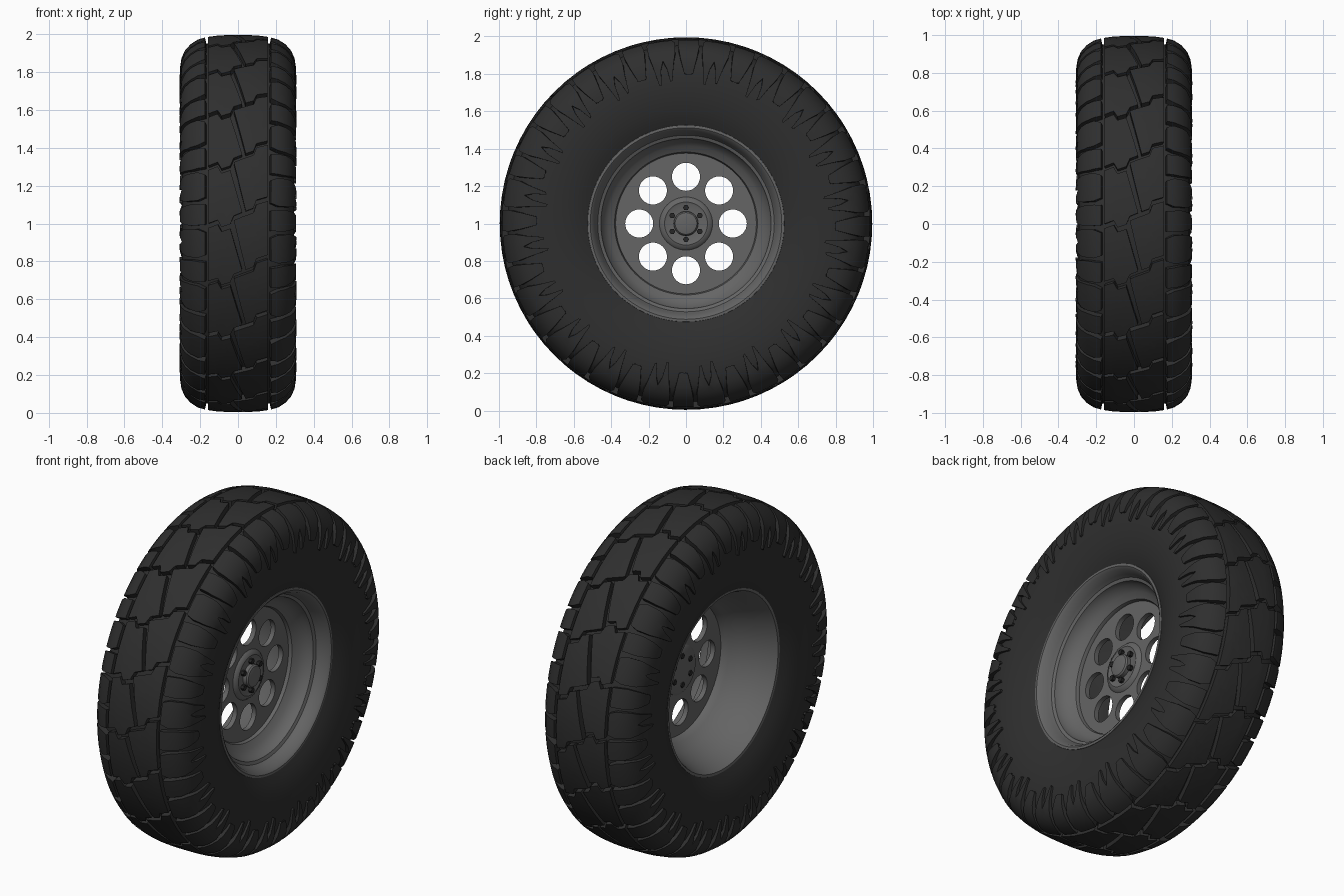
import bpy, bmesh, math
from mathutils import Vector

if "Cube" in bpy.data.objects:
    bpy.data.objects.remove(bpy.data.objects["Cube"])

N = 20                      # tread pitches round the tyre
PITCH = 2 * math.pi / N


def material(name, g):
    m = bpy.data.materials.new(name)
    m.diffuse_color = (g, g, g, 1)
    m.use_nodes = True
    m.node_tree.nodes["Principled BSDF"].inputs["Base Color"].default_value = m.diffuse_color
    return m


RUBBER, METAL, DARK = material("rubber", .028), material("metal", .13), material("dark_metal", .02)


def polar(x, r, a):
    # wheel axis runs along x; angle 0 is the front, rising upward
    return Vector((x, -r * math.cos(a), 1 + r * math.sin(a)))


def finish(name, bm, mat, angle=35):
    bmesh.ops.recalc_face_normals(bm, faces=bm.faces[:])
    me = bpy.data.meshes.new(name)
    bm.to_mesh(me)
    bm.free()
    ob = bpy.data.objects.new(name, me)
    bpy.context.collection.objects.link(ob)
    me.materials.append(mat)
    bpy.ops.object.select_all(action='DESELECT')
    bpy.context.view_layer.objects.active = ob
    ob.select_set(True)
    bpy.ops.object.shade_smooth_by_angle(angle=math.radians(angle))
    return ob


def lathe(name, profile, segs, mat, closed=False):
    bm = bmesh.new()
    rings = [[bm.verts.new(polar(x, r, 2 * math.pi * i / segs)) for i in range(segs)] for x, r in profile]
    pairs = list(zip(rings, rings[1:])) + ([(rings[-1], rings[0])] if closed else [])
    for a, b in pairs:
        for i in range(segs):
            j = (i + 1) % segs
            bm.faces.new((a[i], a[j], b[j], b[i]))
    if not closed:
        for ring, (x, r) in ((rings[0], profile[0]), (rings[-1], profile[-1])):
            if r < .2:
                bm.faces.new(ring)
    return finish(name, bm, mat)


# tyre carcass, right half of the section from crown to bead
HALF = [(0, .962), (.06, .961), (.11, .958), (.16, .951), (.20, .940), (.235, .922), (.262, .897), (.28, .865),
        (.291, .825), (.296, .78), (.297, .73), (.292, .67), (.28, .61), (.264, .56), (.245, .52)]
lathe("tire_carcass", [(-x, r) for x, r in HALF[:0:-1]] + HALF, 120, RUBBER)

# arc length and outward normal along the section, used to wrap the tread
ARC = [0]
for (x0, r0), (x1, r1) in zip(HALF, HALF[1:]):
    ARC.append(ARC[-1] + math.hypot(x1 - x0, r1 - r0))
NORMALS = [Vector((0, 1))]
for a, b in zip(HALF, HALF[2:]):
    NORMALS.append(Vector((a[1] - b[1], b[0] - a[0])).normalized())


def wrap(s, v, top, side):
    sign = -1 if s < 0 else 1
    s = abs(s)
    k = max(i for i in range(len(NORMALS) - 1) if ARC[i] <= s)
    t = (s - ARC[k]) / (ARC[k + 1] - ARC[k])
    n = NORMALS[k].lerp(NORMALS[k + 1], t)
    p = Vector(HALF[k]).lerp(Vector(HALF[k + 1]), t)
    height = .034 - .022 * min(1, max(0, (s - .2) / .18))
    p += n * (height if top else -.008)
    return polar(p.x * sign * side, p.y, v * side * PITCH)


def tread(name, polygons, side=1, phase=0):
    # cut flat block outlines into strips, extrude them, bend them round the tyre
    flat = bmesh.new()
    for poly in polygons:
        flat.faces.new([flat.verts.new((s, v, 0)) for s, v in poly])
    bmesh.ops.triangulate(flat, faces=flat.faces[:])
    cuts = [(Vector((c * q, 0, 0)), Vector((1, 0, 0))) for c in ARC[1:11] for q in (1, -1)]
    cuts += [(Vector((0, i / 4, 0)), Vector((0, 1, 0))) for i in range(-1, 7)]
    for co, no in cuts:
        bmesh.ops.bisect_plane(flat, geom=flat.verts[:] + flat.edges[:] + flat.faces[:], plane_co=co, plane_no=no, dist=1e-5)
    flat.verts.index_update()
    bm = bmesh.new()
    for i in range(N):
        lo, hi = [[bm.verts.new(wrap(w.co.x, w.co.y + i + phase, top, side)) for w in flat.verts] for top in (False, True)]
        for f in flat.faces:
            bm.faces.new([hi[w.index] for w in f.verts])
            bm.faces.new([lo[w.index] for w in reversed(f.verts)])
        for e in flat.edges:
            if e.is_boundary:
                a, b = (w.index for w in e.verts)
                bm.faces.new((lo[a], lo[b], hi[b], hi[a]))
    flat.free()
    return finish(name, bm, RUBBER, 30)


# centre blocks: stepped sloping edges, divided by a slanted groove
GAP = .075
edge_l = [(-.152, 0), (-.105, .06), (-.085, -.06), (-.04, -.01), (-.022, .13), (.022, .19)]
edge_r = [(-.022, .13), (.022, .19), (.04, .21), (.08, .26), (.095, .40), (.152, .46)]
left = edge_l + [(s, v + 1 - GAP) for s, v in reversed(edge_l[:4])]
right = edge_r[2:] + [(s, v + 1 - GAP) for s, v in reversed(edge_r)]
tread("center_tread_blocks", [left, right])

# shoulder lugs: a long forked one and a short one per pitch
forked = [(.168, .05), (.205, .0), (.27, .0), (.32, .03), (.43, .09), (.435, .14), (.35, .19), (.31, .25),
          (.35, .31), (.42, .35), (.415, .40), (.32, .46), (.27, .50), (.205, .50), (.168, .45)]
short = [(.168, .57), (.24, .56), (.30, .59), (.38, .66), (.385, .71), (.31, .76),
         (.385, .80), (.38, .85), (.30, .91), (.24, .94), (.168, .92)]
tread("shoulder_lugs_right", [forked, short], 1, .3)
tread("shoulder_lugs_left", [forked, short], -1, .1)

# rim barrel, from outer lip through to inner lip
lathe("rim_barrel", [(.235, .53), (.25, .525), (.251, .512), (.24, .498), (.20, .482), (.18, .472), (.172, .455),
                     (.14, .448), (.105, .415), (.085, .382), (.07, .376), (.03, .38), (.0, .40), (-.05, .43), (-.14, .465),
                     (-.22, .495), (-.245, .508), (-.247, .522), (-.23, .53)], 96, METAL)

# wheel disc with eight round windows
curve = bpy.data.curves.new("disc_outline", 'CURVE')
curve.dimensions = '2D'
curve.fill_mode = 'BOTH'
curve.extrude = .014


def circle(cx, cy, r, n):
    sp = curve.splines.new('POLY')
    sp.points.add(n - 1)
    sp.use_cyclic_u = True
    for i, p in enumerate(sp.points):
        a = 2 * math.pi * i / n
        p.co = (cx + r * math.cos(a), cy + r * math.sin(a), 0, 1)


circle(0, 0, .379, 96)
for i in range(8):
    circle(.25 * math.cos(i * math.pi / 4), .25 * math.sin(i * math.pi / 4), .075, 32)
helper = bpy.data.objects.new("disc_outline", curve)
bpy.context.collection.objects.link(helper)
bpy.context.view_layer.update()
source = bpy.data.meshes.new_from_object(helper.evaluated_get(bpy.context.evaluated_depsgraph_get()))
bm = bmesh.new()
bm.from_mesh(source)
bpy.data.objects.remove(helper)
bmesh.ops.remove_doubles(bm, verts=bm.verts[:], dist=1e-5)
for v in bm.verts:
    v.co = Vector((v.co.z + .052, v.co.x, v.co.y + 1))
finish("wheel_disc", bm, METAL)

# hub flange with raised collar, and centre cap
lathe("hub", [(.025, .05), (.025, .125), (.035, .14), (.066, .142), (.078, .132), (.084, .115), (.08, .105), (.078, .06)], 48, METAL)
lathe("center_cap", [(.07, .066), (.1, .065), (.108, .058), (.112, .04), (.113, .01)], 48, METAL)

# six lug nuts, passing through the hub
bm = bmesh.new()
for i in range(6):
    a = math.pi / 2 + i * math.pi / 3
    c = polar(0, .085, a)
    rings = [[bm.verts.new(c + Vector((x, .016 * math.cos(k * math.pi / 3), .016 * math.sin(k * math.pi / 3))))
              for k in range(6)] for x in (.018, .098)]
    for k in range(6):
        j = (k + 1) % 6
        bm.faces.new((rings[0][k], rings[0][j], rings[1][j], rings[1][k]))
    bm.faces.new(rings[0])
    bm.faces.new(rings[1])
finish("lug_nuts", bm, DARK)
